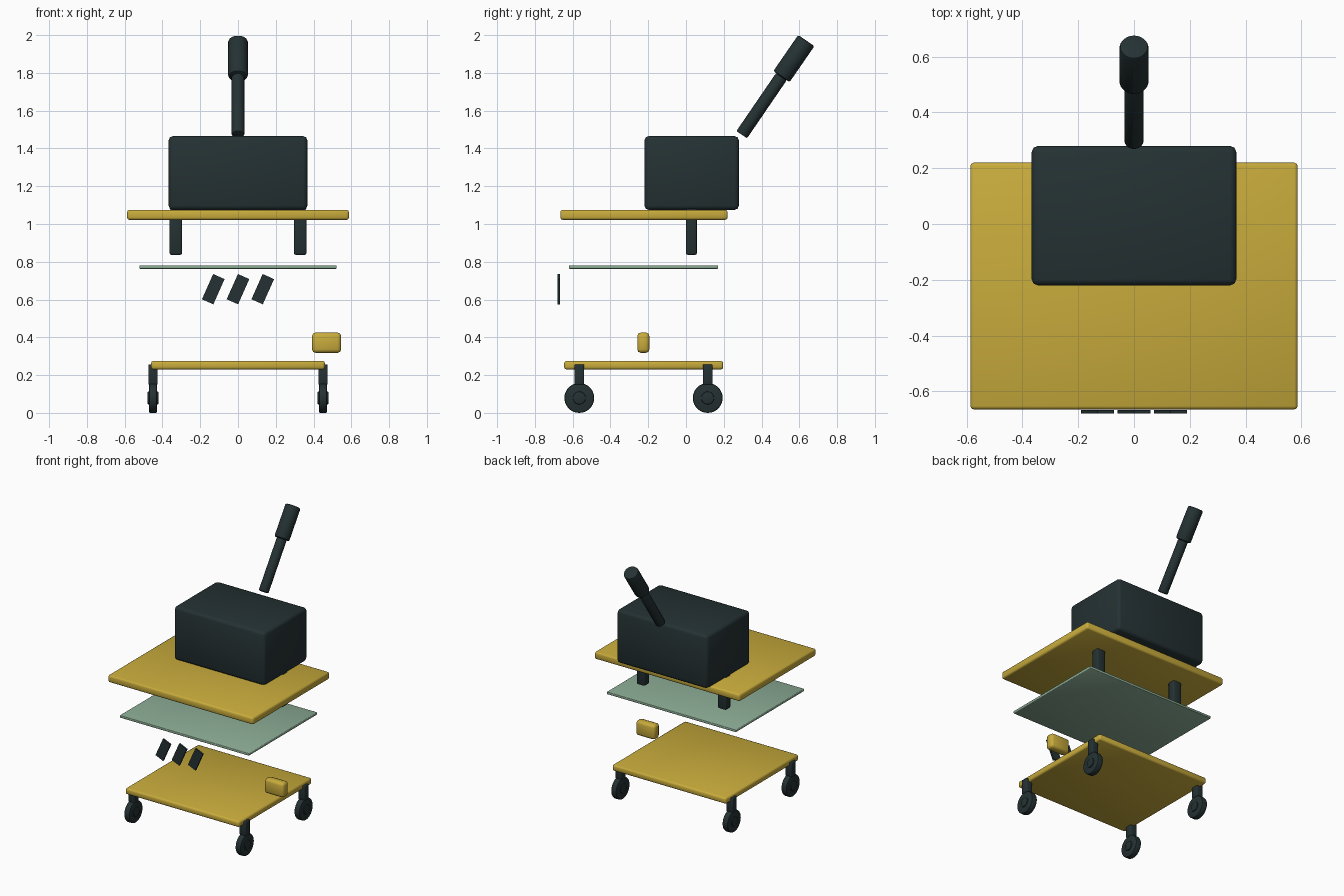
import bpy, math
from mathutils import Vector

if "Cube" in bpy.data.objects:
    bpy.data.objects.remove(bpy.data.objects["Cube"])


def material(name, rgb):
    m = bpy.data.materials.new(name)
    m.diffuse_color = (*rgb, 1)
    m.use_nodes = True
    m.node_tree.nodes["Principled BSDF"].inputs["Base Color"].default_value = m.diffuse_color
    return m


yellow = material("mustard yellow", (0.58, 0.41, 0.045))
dark = material("dark slate", (0.018, 0.031, 0.033))
green = material("pale green glass", (0.26, 0.41, 0.30))


def finish(ob, name, mat, bevel, smooth_all=False):
    ob.name = name
    ob.data.materials.append(mat)
    if bevel:
        mod = ob.modifiers.new("rounded edges", 'BEVEL')
        mod.width = bevel
        mod.segments = 2
        mod.limit_method = 'ANGLE'
        bpy.ops.object.modifier_apply(modifier=mod.name)
    if smooth_all:
        bpy.ops.object.shade_smooth()
    else:
        bpy.ops.object.shade_smooth_by_angle(angle=math.radians(40))
    return ob


def box(name, x, y, z, mat, bevel=0.0):
    """Rounded box given by its min and max on each axis."""
    spans = (x, y, z)
    bpy.ops.mesh.primitive_cube_add(size=1, location=[(a + b) / 2 for a, b in spans])
    ob = bpy.context.object
    ob.scale = [b - a for a, b in spans]
    bpy.ops.object.transform_apply(location=False, rotation=False, scale=True)
    return finish(ob, name, mat, bevel, bevel > 0)


def rod(name, start, end, radius, mat, bevel=0.0):
    """Cylinder between two points."""
    a, b = Vector(start), Vector(end)
    bpy.ops.mesh.primitive_cylinder_add(vertices=32, radius=radius, depth=(b - a).length,
                                        location=(a + b) / 2)
    ob = bpy.context.object
    ob.rotation_euler = (b - a).to_track_quat('Z', 'Y').to_euler()
    return finish(ob, name, mat, bevel)


# Upper housing and top tray
box("housing", (-0.367, 0.367), (-0.22, 0.28), (1.075, 1.465), dark, 0.022)
box("top_tray", (-0.587, 0.587), (-0.665, 0.22), (1.022, 1.075), yellow, 0.012)

# Short posts under the tray
for side, s in (("left", -1), ("right", 1)):
    cx = s * 0.329
    box(side + "_post", (cx - 0.033, cx + 0.033), (0.0, 0.057), (0.837, 1.08), dark, 0.008)

# Glass shelf
box("glass_shelf", (-0.522, 0.522), (-0.62, 0.17), (0.763, 0.781), green, 0.004)

# Slanted stripe plates on the front
for i in range(3):
    cx = (i - 1) * 0.131
    ob = box("stripe_%d" % (i + 1), (cx - 0.033, cx + 0.033), (-0.68, -0.667),
             (0.655 - 0.073, 0.655 + 0.073), dark)
    ob.rotation_euler.y = math.radians(24)

# Small block and lower shelf
box("side_block", (0.392, 0.546), (-0.258, -0.194), (0.318, 0.425), yellow, 0.018)
box("lower_shelf", (-0.46, 0.46), (-0.645, 0.197), (0.23, 0.275), yellow, 0.012)

# Casters
for side, s in (("left", -1), ("right", 1)):
    for end, cy in (("front", -0.565), ("rear", 0.115)):
        label = end + "_" + side
        cx = s * 0.45
        box(label + "_caster_stem", (cx - 0.025, cx + 0.025), (cy - 0.026, cy + 0.026),
            (0.15, 0.256), dark, 0.005)
        rod(label + "_wheel", (cx - 0.022, cy, 0.079), (cx + 0.022, cy, 0.079), 0.079, dark, 0.008)
        rod(label + "_hub", (cx - 0.029, cy, 0.079), (cx + 0.029, cy, 0.079), 0.034, dark, 0.005)

# Tilted handle at the back
low, mid, top = (0, 0.295, 1.473), (0, 0.505, 1.78), (0, 0.637, 1.971)
rod("handle_rod", low, mid, 0.034, dark, 0.006)
rod("handle_grip", mid, top, 0.052, dark, 0.01)
